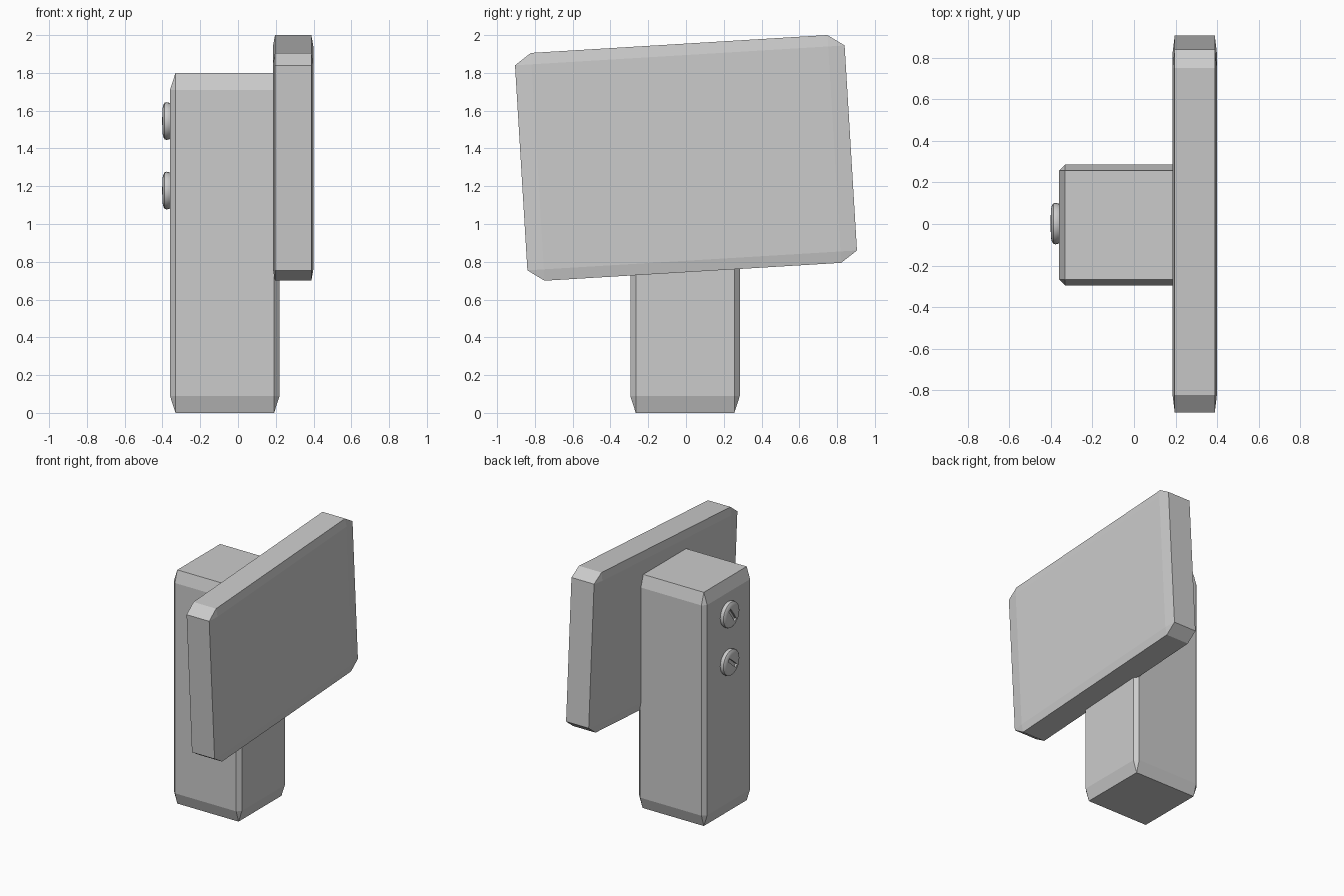
import bpy, bmesh
from math import radians, pi, cos, sin
from mathutils import Matrix, Vector

if "Cube" in bpy.data.objects:
    bpy.data.objects.remove(bpy.data.objects["Cube"])


def finish(bm, name):
    bmesh.ops.recalc_face_normals(bm, faces=bm.faces)
    mesh = bpy.data.meshes.new(name)
    bm.to_mesh(mesh)
    bm.free()
    obj = bpy.data.objects.new(name, mesh)
    bpy.context.collection.objects.link(obj)
    return obj


def chamfered_block(name, center, size, tilt=0):
    """Unit cube bevelled first, then scaled, so chamfers stretch with the block."""
    bm = bmesh.new()
    bmesh.ops.create_cube(bm, size=1)
    bmesh.ops.bevel(bm, geom=bm.edges[:], offset=0.05, segments=1,
                    profile=0.5, affect='EDGES')
    bm.transform(Matrix.Translation(center) @ Matrix.Rotation(tilt, 4, 'X')
                 @ Matrix.Diagonal((*size, 1)))
    return finish(bm, name)


def slotted_screw(name, center, slot_angle):
    """Lathed low dome with a slot cut across its face."""
    profile = [(0, -0.01), (0.093, -0.01), (0.098, 0.008), (0.100, 0.018),
               (0.097, 0.028), (0.086, 0.035), (0.068, 0.039), (0, 0.042)]
    place = Matrix.Translation(center) @ Matrix.Rotation(-pi / 2, 4, 'Y')
    bm = bmesh.new()
    pts = [bm.verts.new((r, 0, h)) for r, h in profile]
    edges = [bm.edges.new(p) for p in zip(pts, pts[1:])]
    bmesh.ops.spin(bm, geom=pts + edges, cent=(0, 0, 0), axis=(0, 0, 1),
                   angle=2 * pi, steps=24)
    bmesh.ops.remove_doubles(bm, verts=bm.verts, dist=1e-4)
    bm.transform(place)
    screw = finish(bm, name)

    bm = bmesh.new()
    bmesh.ops.create_cube(bm, size=1)
    bm.transform(place @ Matrix.Rotation(slot_angle, 4, 'Z')
                 @ Matrix.Translation((0, 0, 0.05))
                 @ Matrix.Diagonal((0.12, 0.026, 0.05, 1)))
    cutter = finish(bm, name + "_slot_cutter")
    mod = screw.modifiers.new("slot", 'BOOLEAN')
    mod.object = cutter
    mod.solver = 'EXACT'
    # bake the cut and drop the cutter
    deps = bpy.context.evaluated_depsgraph_get()
    baked = bpy.data.meshes.new_from_object(screw.evaluated_get(deps))
    screw.modifiers.clear()
    screw.data = baked
    bpy.data.objects.remove(cutter)

    bpy.ops.object.select_all(action='DESELECT')
    screw.select_set(True)
    bpy.context.view_layer.objects.active = screw
    bpy.ops.object.shade_smooth_by_angle(angle=radians(35))


# Upright post
chamfered_block("post", (-0.07, -0.005, 0.9), (0.58, 0.58, 1.8))

# Slightly crooked board fixed to the post
chamfered_block("sign_board", (0.292, 0, 1.35), (0.214, 1.748, 1.208), radians(3.45))

# Screws on the back of the post
for name, z, angle in (("upper_screw", 1.545, 35), ("lower_screw", 1.177, 50)):
    slotted_screw(name, (-0.36, 0.002, z), radians(angle))
